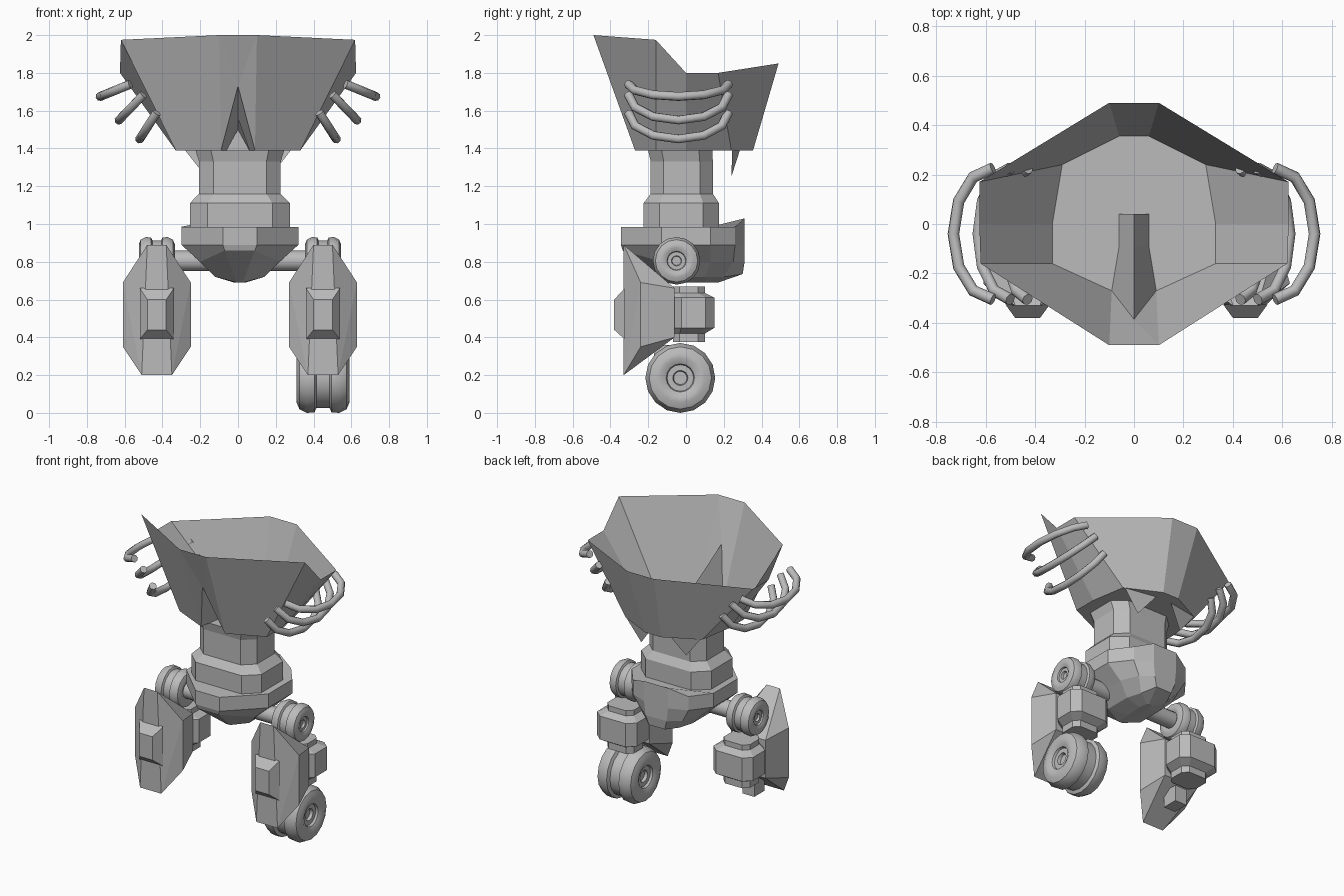
import bpy, bmesh, math
from mathutils import Vector, Matrix

cube = bpy.data.objects.get("Cube")
if cube:
    bpy.data.objects.remove(cube, do_unlink=True)

GREY = bpy.data.materials.new("plain grey")
GREY.use_nodes = True
GREY.diffuse_color = (0.5, 0.5, 0.5, 1)
GREY.node_tree.nodes["Principled BSDF"].inputs["Base Color"].default_value = (0.5, 0.5, 0.5, 1)
MID = 0.01  # the lower body sits slightly off centre


def finish(name, bm, smooth=False, normals=True):
    if normals:
        bmesh.ops.recalc_face_normals(bm, faces=bm.faces)
    me = bpy.data.meshes.new(name)
    bm.to_mesh(me)
    bm.free()
    ob = bpy.data.objects.new(name, me)
    bpy.context.collection.objects.link(ob)
    me.materials.append(GREY)
    if smooth:
        bpy.ops.object.select_all(action='DESELECT')
        ob.select_set(True)
        bpy.context.view_layer.objects.active = ob
        bpy.ops.object.shade_smooth_by_angle(angle=math.radians(35))
    return ob


def mirrored(half):
    """Close a right-hand outline (front to back) with its mirror image."""
    return half + [(-p[0], *p[1:]) for p in reversed(half)]


def loft(name, rings, x=0.0, smooth=False):
    """Skin a stack of equal-sized rings and cap both ends."""
    bm = bmesh.new()
    rows = [[bm.verts.new((p[0] + x, p[1], p[2])) for p in r] for r in rings]
    for a, b in zip(rows, rows[1:]):
        for i in range(len(a)):
            j = (i + 1) % len(a)
            bm.faces.new((a[i], a[j], b[j], b[i]))
    bm.faces.new(rows[0])
    bm.faces.new(rows[-1])
    return finish(name, bm, smooth)


def octagon(hx, y0, y1, z, cut=0.35):
    """Chamfered rectangle at height z."""
    cx, cy = hx * cut, (y1 - y0) * cut * 0.6
    return mirrored([(hx - cx, y0, z), (hx, y0 + cy, z), (hx, y1 - cy, z), (hx - cx, y1, z)])


def hull(name, points, x=0.0):
    bm = bmesh.new()
    for p in points:
        for s in (1, -1):
            bm.verts.new((p[0] * s + x, p[1], p[2]))
    bmesh.ops.convex_hull(bm, input=bm.verts)
    bmesh.ops.dissolve_limit(bm, angle_limit=0.02, verts=bm.verts, edges=bm.edges)
    return finish(name, bm)


def wheel(name, centre, size):
    """Twin-lobed wheel with a stepped hub, turning about x."""
    side = [(0.09, 0), (0.09, 0.035), (0.11, 0.04), (0.11, 0.07), (0.125, 0.075), (0.14, 0.105),
            (0.14, 0.13), (0.125, 0.165), (0.085, 0.185), (0.045, 0.182), (0.035, 0.16)]
    prof = side + [(-a, r) for a, r in reversed(side)]
    bm = bmesh.new()
    vs = [bm.verts.new((a * size, 0, r * size)) for a, r in prof]
    es = [bm.edges.new(e) for e in zip(vs, vs[1:])]
    bmesh.ops.spin(bm, geom=vs + es, cent=(0, 0, 0), axis=(1, 0, 0), angle=math.tau, steps=16)
    bmesh.ops.remove_doubles(bm, verts=bm.verts, dist=1e-4)
    bmesh.ops.translate(bm, verts=bm.verts, vec=centre)
    return finish(name, bm, True)


# Chest: open flared shell with a front notch and a floor
bm = bmesh.new()
top = [(0.1, -0.49, 2.0), (0.62, -0.16, 1.975), (0.625, 0.0, 1.8), (0.625, 0.17, 1.8), (0.1, 0.49, 1.85)]
low = [(0.09, -0.27, 1.39), (0.33, -0.16, 1.39), (0.33, 0.0, 1.39), (0.29, 0.24, 1.39), (0.06, 0.355, 1.39)]
apex, ridge, ridge_end = (0, -0.385, 1.73), (0, -0.09, 1.56), (0, 0.04, 1.5)
foot, foot_end = (0.06, -0.09, 1.39), (0.06, 0.04, 1.39)
flap = [(0.28, 0.245, 1.39), (0.06, 0.285, 1.39), (0.17, 0.24, 1.25)]


def face(pts, s=1):
    vs = [bm.verts.new((p[0] * s, p[1], p[2])) for p in pts]
    bm.faces.new(vs if s > 0 else vs[::-1])


for s in (1, -1):
    for i in range(4):
        face([low[i], low[i + 1], top[i + 1], top[i]], s)
    face([apex, low[0], top[0]], s)
    face([apex, ridge, foot, low[0]], s)
    face([ridge, ridge_end, foot_end, foot], s)
    face(flap, s)
    face([flap[0], flap[1], low[4], low[3]], s)
face([top[0], (-0.1, -0.49, 2.0), apex])
face([(-0.1, 0.49, 1.85), top[4], low[4], (-0.06, 0.355, 1.39)])
face([ridge_end, foot_end, (-0.06, 0.04, 1.39)])
face(mirrored([foot_end, foot] + low))
bmesh.ops.remove_doubles(bm, verts=bm.verts, dist=1e-4)
finish("chest_shell", bm)

# Side ribs: three bowed tubes on each side
ribs = [((0.57, 1.74), (0.73, 1.675)), ((0.50, 1.685), (0.63, 1.55)), ((0.43, 1.59), (0.52, 1.45))]
for s, side in ((1, "left"), (-1, "right")):
    for n, (end, out) in enumerate(ribs):
        cu = bpy.data.curves.new("rib", 'CURVE')
        cu.dimensions = '3D'
        cu.bevel_depth, cu.bevel_resolution, cu.use_fill_caps = 0.024, 2, True
        sp = cu.splines.new('POLY')
        sp.points.add(6)
        for i, p in enumerate(sp.points):
            t = math.pi * i / 6
            k = math.sin(t)
            p.co = (s * (end[0] + (out[0] - end[0]) * k), -0.04 - 0.265 * math.cos(t),
                    end[1] + (out[1] - end[1]) * k, 1)
        sp.use_smooth = True
        cu.materials.append(GREY)
        bpy.context.collection.objects.link(bpy.data.objects.new(f"{side}_rib_{n + 1}", cu))

# Neck-like waist column and abdomen collar
loft("waist_column", [octagon(0.265, -0.225, 0.175, 0.97), octagon(0.265, -0.225, 0.175, 1.11),
                      octagon(0.216, -0.187, 0.142, 1.16), octagon(0.216, -0.187, 0.142, 1.33),
                      octagon(0.235, -0.2, 0.14, 1.39)], MID)

# Pelvis: belt band tapering to a keel, raised at the back
belt = [(0.09, -0.345), (0.31, -0.13), (0.31, 0.13), (0.21, 0.26), (0.09, 0.31)]
rise = [0.985, 0.985, 0.985, 0.985, 1.03]
taper = [(0.08, -0.335, 0.86), (0.21, -0.13, 0.8), (0.21, 0.13, 0.8), (0.16, 0.25, 0.8), (0.08, 0.31, 0.8)]
keel = [(0.015, -0.12, 0.69), (0.13, -0.08, 0.72), (0.13, 0.1, 0.72), (0.1, 0.2, 0.72), (0.06, 0.3, 0.735)]
centre = [(0.01, -0.05, 0.69), (0.02, -0.03, 0.69), (0.03, 0.1, 0.69), (0.02, 0.16, 0.69), (0.01, 0.17, 0.69)]
loft("pelvis", [mirrored([(x, y, z) for (x, y), z in zip(belt, rise)]),
                mirrored([(x, y, 0.89) for x, y in belt]),
                mirrored(taper), mirrored(keel), mirrored(centre)], MID)

# Legs: axle, hip wheel, armour, thigh bands and knee stub
for s, side in ((1, "left"), (-1, "right")):
    x = MID + s * 0.44
    bm = bmesh.new()
    bmesh.ops.create_cone(bm, cap_ends=True, segments=12, radius1=0.055, radius2=0.055, depth=0.26,
                          matrix=Matrix.Translation((MID + s * 0.28, -0.05, 0.805)) @ Matrix.Rotation(math.pi / 2, 4, 'Y'))
    finish(f"{side}_hip_axle", bm, True)
    wheel(f"{side}_hip_wheel", (x + s * 0.0, -0.05, 0.805), 0.68)
    hull(f"{side}_thigh_armour", [(0.05, -0.33, 0.89), (0.08, -0.33, 0.2), (0.18, -0.24, 0.69),
                                  (0.18, -0.24, 0.35), (0.13, -0.06, 0.66), (0.13, -0.06, 0.4)], x)
    hull(f"{side}_armour_boss", [(0.09, -0.325, 0.66), (0.09, -0.325, 0.39),
                                 (0.05, -0.38, 0.6), (0.05, -0.38, 0.44)], x)
    bands = [(0.1, 0.1, 0.375), (0.1, 0.1, 0.42), (0.15, 0.15, 0.45),
             (0.15, 0.15, 0.61), (0.1, 0.1, 0.635), (0.1, 0.1, 0.67)]
    loft(f"{side}_thigh_bands", [octagon(hx, -0.07, y, z) for hx, y, z in bands], x)
    hull(f"{side}_knee_stub", [(0.045, -0.17, 0.25), (0.045, -0.17, 0.36),
                               (0.045, -0.06, 0.25), (0.045, -0.06, 0.36)], x)

# Only the left leg carries a knee wheel
wheel("left_knee_wheel", (MID + 0.44, -0.03, 0.185), 1.0)
